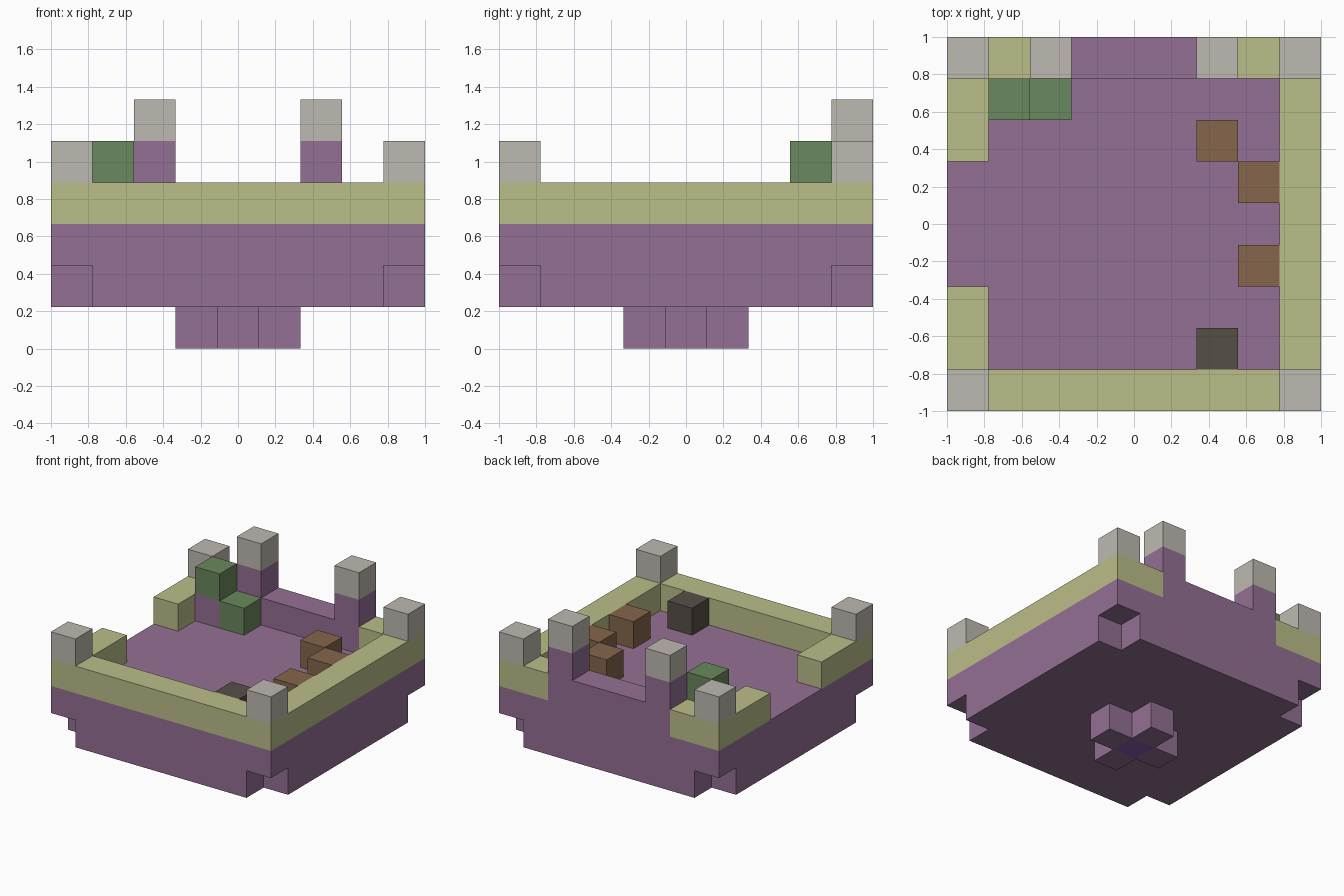
import bpy, bmesh
from mathutils import Vector

if "Cube" in bpy.data.objects:
    bpy.data.objects.remove(bpy.data.objects["Cube"], do_unlink=True)

N = 9            # blocks along each side
U = 2 / N        # block size
LAST = N - 1


def material(name, rgb):
    lin = [(c / 255 / 12.92) if c < 11 else ((c / 255 + 0.055) / 1.055) ** 2.4 for c in rgb]
    m = bpy.data.materials.new(name)
    m.use_nodes = True
    m.diffuse_color = (*lin, 1)
    m.node_tree.nodes["Principled BSDF"].inputs["Base Color"].default_value = (*lin, 1)
    return m


purple = material("mauve", (148, 112, 148))
yellow = material("straw", (187, 189, 137))
grey = material("stone grey", (190, 185, 177))
green = material("leaf green", (106, 136, 93))
brown = material("wood brown", (134, 102, 75))
dark = material("charcoal", (86, 79, 71))
violet = material("violet", (133, 95, 173))


def box(xs, ys, zs):
    """All block positions within inclusive ranges."""
    return {(x, y, z) for x in range(xs[0], xs[1] + 1)
            for y in range(ys[0], ys[1] + 1) for z in range(zs[0], zs[1] + 1)}


def corners(z):
    return {(x, y, z) for x in (0, LAST) for y in (0, LAST)}


full = (0, LAST)
mid = N // 2

# Hull: two solid layers, lower corners notched
hull = box(full, full, (1, 2)) - corners(1)

# Foot: plus shape under the middle with a violet core
core = {(mid, mid, 0)}
foot = (box((3, 5), (mid, mid), (0, 0)) | box((mid, mid), (3, 5), (0, 0))) - core

# Rim: ring with an opening on one side and a gate at the back
ring = box(full, full, (3, 3)) - box((1, 7), (1, 7), (3, 3))
gate = box((2, 6), (LAST, LAST), (3, 3))
rim = ring - gate - box((0, 0), (3, 5), (3, 3))
gate_posts = {(x, LAST, 4) for x in (2, 6)}

parts = {
    "hull": (hull, purple),
    "foot": (foot, purple),
    "foot_core": (core, violet),
    "rim": (rim, yellow),
    "back_gate": (gate | gate_posts, purple),
    "gate_post_caps": ({(x, LAST, 5) for x in (2, 6)}, grey),
    "corner_posts": (corners(4), grey),
    "bush_base": ({(1, 7, 3)}, purple),
    "bush": ({(1, 7, 4), (2, 7, 3)}, green),
    "crates": ({(6, 6, 3), (7, 5, 3), (7, 3, 3)}, brown),
    "dark_block": ({(6, 1, 3)}, dark),
}
filled = set().union(*(cells for cells, _ in parts.values()))


def build(name, cells, mat):
    """Mesh of the outer block faces only."""
    bm = bmesh.new()
    for cell in sorted(cells):
        centre = Vector(cell) + Vector((0.5, 0.5, 0.5))
        for axis in range(3):
            for sign in (-1, 1):
                step = list(cell)
                step[axis] += sign
                if tuple(step) in filled:
                    continue
                n, a, b = Vector(), Vector(), Vector()
                n[axis] = sign / 2
                a[(axis + 1) % 3] = 0.5
                b[(axis + 2) % 3] = sign / 2
                pts = [centre + n + p for p in (-a - b, a - b, a + b, b - a)]
                bm.faces.new([bm.verts.new((p - Vector((N / 2, N / 2, 0))) * U) for p in pts])
    bmesh.ops.remove_doubles(bm, verts=bm.verts[:], dist=0.001)
    mesh = bpy.data.meshes.new(name)
    bm.to_mesh(mesh)
    bm.free()
    mesh.materials.append(mat)
    bpy.context.collection.objects.link(bpy.data.objects.new(name, mesh))


for part, (cells, mat) in parts.items():
    build(part, cells, mat)
